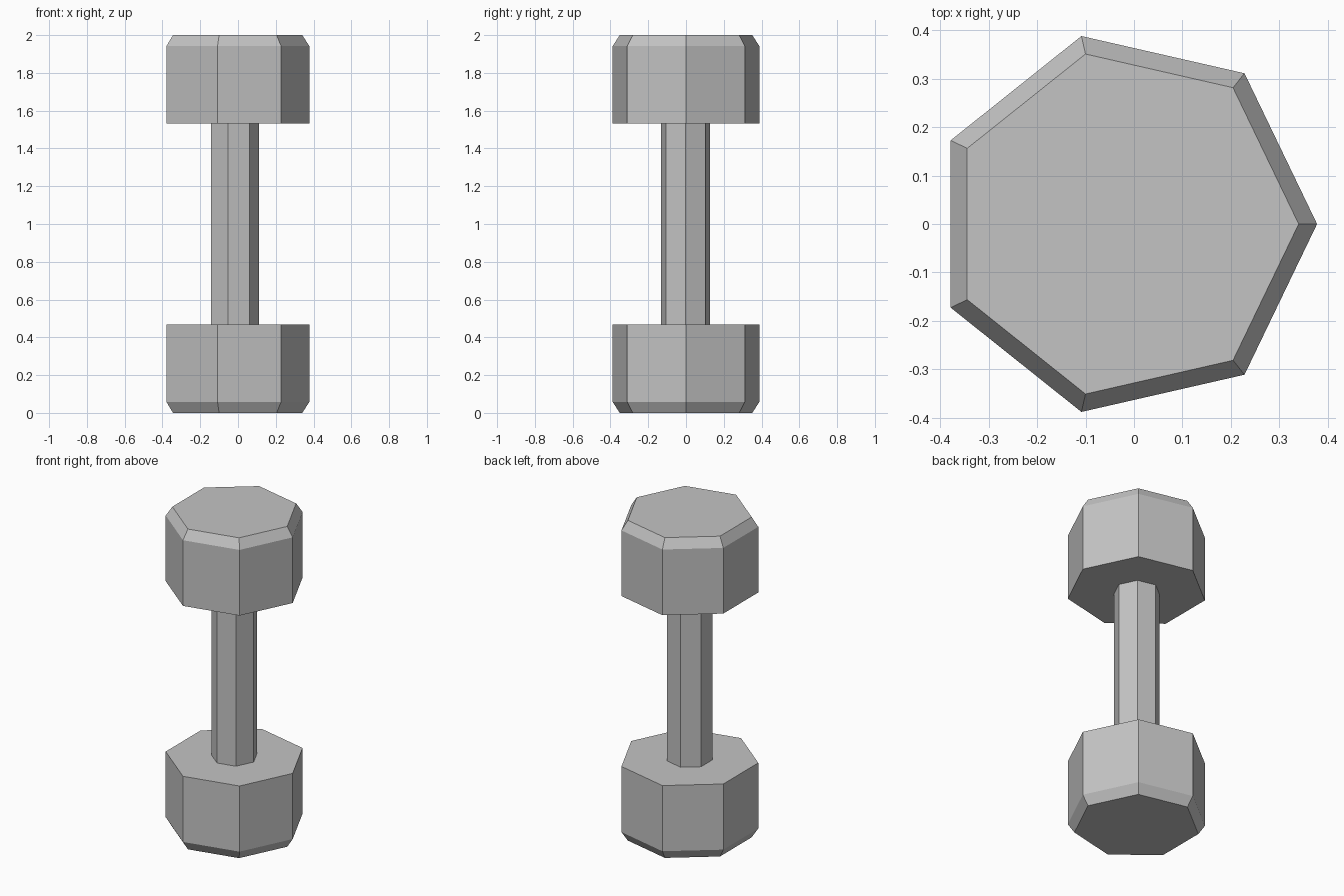
import bpy
import bmesh
from math import cos, sin, tau

cube = bpy.data.objects.get("Cube")
if cube:
    bpy.data.objects.remove(cube, do_unlink=True)

SIDES = 7

# Single grey metal
grey = bpy.data.materials.new("grey_metal")
grey.use_nodes = True
colour = (0.55, 0.55, 0.55, 1)
grey.diffuse_color = colour
grey.node_tree.nodes["Principled BSDF"].inputs["Base Color"].default_value = colour


def prism(name, profile, centre):
    """Flat-sided solid from a bottom-to-top list of (radius, height) rings."""
    bm = bmesh.new()
    rings = []
    for radius, z in profile:
        rings.append([bm.verts.new((centre[0] + radius * cos(tau * i / SIDES),
                                    centre[1] + radius * sin(tau * i / SIDES), z))
                      for i in range(SIDES)])
    for low, high in zip(rings, rings[1:]):
        for i in range(SIDES):
            j = (i + 1) % SIDES
            bm.faces.new((low[i], low[j], high[j], high[i]))
    bm.faces.new(rings[0][::-1])
    bm.faces.new(rings[-1])
    bmesh.ops.recalc_face_normals(bm, faces=bm.faces)
    mesh = bpy.data.meshes.new(name)
    bm.to_mesh(mesh)
    bm.free()
    mesh.materials.append(grey)
    obj = bpy.data.objects.new(name, mesh)
    bpy.context.collection.objects.link(obj)
    return obj


# Weights: chamfered on the outer end, the upper one mirrored in height
weight = [(0.36, 0), (0.398, 0.058), (0.398, 0.468)]
prism("lower_weight", weight, (-0.02, 0))
prism("upper_weight", [(r, 2 - z) for r, z in reversed(weight)], (-0.02, 0))

# Handle between the weights
prism("handle", [(0.133, 0.467), (0.133, 1.533)], (-0.023, -0.002))
